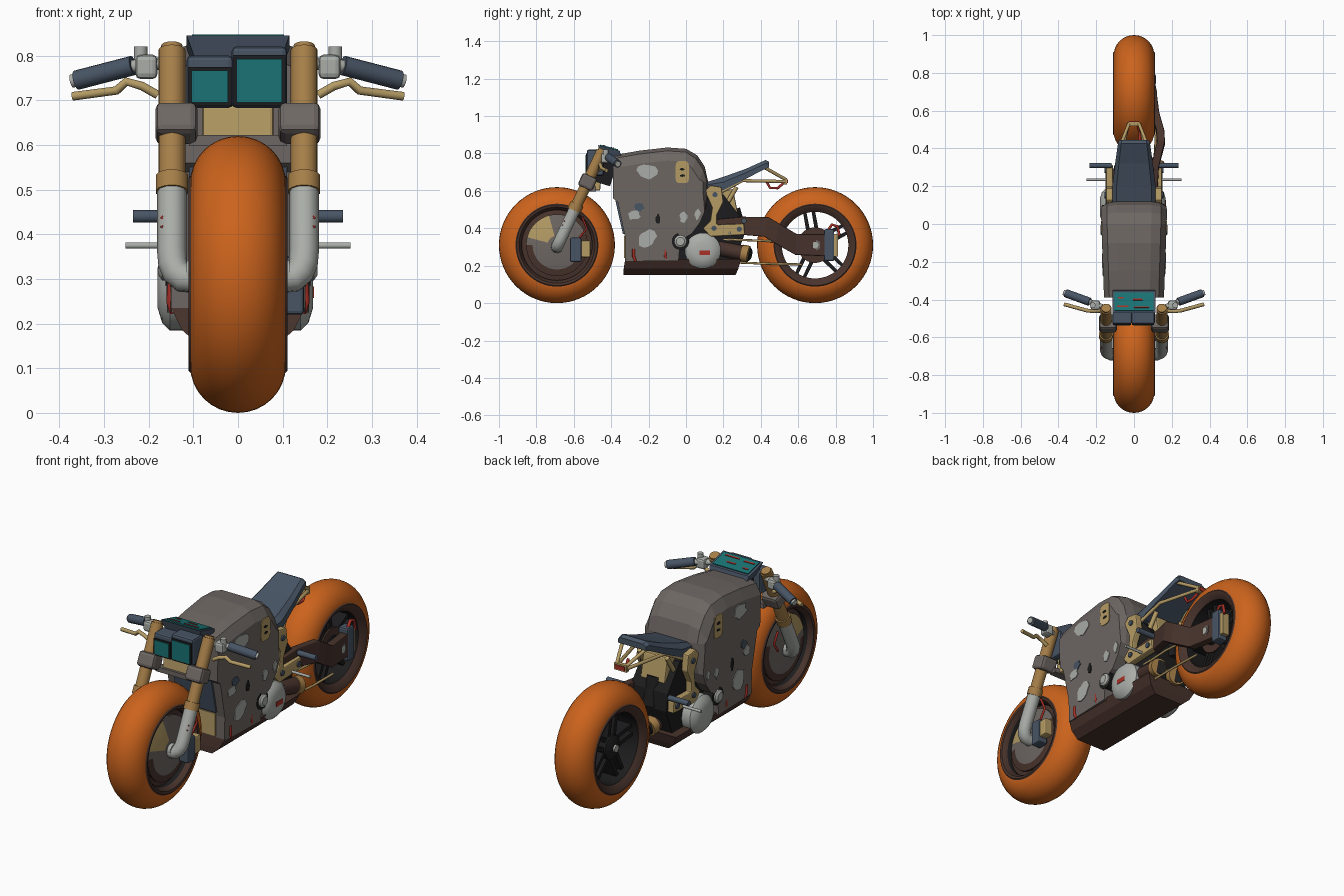
import bpy, bmesh, math, random
from mathutils import Vector, Matrix
from mathutils.bvhtree import BVHTree

if "Cube" in bpy.data.objects:
    bpy.data.objects.remove(bpy.data.objects["Cube"])

random.seed(4)

def mat(name, rgb):
    m = bpy.data.materials.new(name)
    m.diffuse_color = (*rgb, 1)
    m.use_nodes = True
    m.node_tree.nodes["Principled BSDF"].inputs["Base Color"].default_value = m.diffuse_color
    return m

ORANGE = mat("orange", (0.60, 0.125, 0.012))
TAUPE = mat("taupe", (0.155, 0.135, 0.125))
GREY = mat("light grey", (0.40, 0.42, 0.39))
TAN = mat("tan", (0.46, 0.33, 0.13))
GOLD = mat("gold brown", (0.38, 0.21, 0.065))
SLATE = mat("slate blue", (0.065, 0.09, 0.13))
BROWN = mat("dark brown", (0.065, 0.033, 0.025))
BLACK = mat("black", (0.012, 0.012, 0.013))
TEAL = mat("teal", (0.01, 0.17, 0.175))
RED = mat("red", (0.40, 0.03, 0.02))

def finish(name, bm, m, smooth=False, bevel=0.0):
    bmesh.ops.recalc_face_normals(bm, faces=bm.faces)
    me = bpy.data.meshes.new(name)
    bm.to_mesh(me)
    bm.free()
    ob = bpy.data.objects.new(name, me)
    bpy.context.collection.objects.link(ob)
    me.materials.append(m)
    if bevel:
        b = ob.modifiers.new("bevel", 'BEVEL')
        b.width, b.segments, b.limit_method = bevel, 2, 'ANGLE'
    if smooth:
        bpy.ops.object.select_all(action='DESELECT')
        ob.select_set(True)
        bpy.context.view_layer.objects.active = ob
        bpy.ops.object.shade_smooth_by_angle(angle=math.radians(35))
    return ob

def loft(name, rings, m, closed=False, **kw):
    """Bridge rings of equal length; cap the ends unless the rings close on themselves."""
    bm = bmesh.new()
    vs = [[bm.verts.new(p) for p in r] for r in rings]
    n = len(rings[0])
    for i in range(len(vs) - (0 if closed else 1)):
        a, b = vs[i], vs[(i + 1) % len(vs)]
        for j in range(n):
            k = (j + 1) % n
            bm.faces.new((a[j], a[k], b[k], b[j]))
    if not closed:
        bm.faces.new(vs[0])
        bm.faces.new(vs[-1])
    return finish(name, bm, m, **kw)

def slab(name, poly, x0, x1, m, bevel=0.0):
    return loft(name, [[(x, y, z) for y, z in poly] for x in (x0, x1)], m, bevel=bevel)

def lathe(name, prof, cy, cz, m, seg=48, closed=False):
    """Turn a profile of (x, radius) about a sideways axis."""
    ang = [2 * math.pi * i / seg for i in range(seg)]
    rings = [[(x, cy + r * math.cos(a), cz + r * math.sin(a)) for a in ang] for x, r in prof]
    return loft(name, rings, m, closed=closed, smooth=True)

def cyl(name, p0, p1, r, m, seg=20):
    p0, p1 = Vector(p0), Vector(p1)
    d = p1 - p0
    bm = bmesh.new()
    M = Matrix.Translation((p0 + p1) / 2) @ d.to_track_quat('Z', 'Y').to_matrix().to_4x4()
    bmesh.ops.create_cone(bm, cap_ends=True, segments=seg, radius1=r, radius2=r, depth=d.length, matrix=M)
    return finish(name, bm, m, smooth=True)

def box(name, c, s, m, tilt=0.0, bevel=0.0):
    bm = bmesh.new()
    M = Matrix.Translation(c) @ Matrix.Rotation(tilt, 4, 'X') @ Matrix.Diagonal((*s, 1))
    bmesh.ops.create_cube(bm, size=1, matrix=M)
    return finish(name, bm, m, bevel=bevel)

def tube(name, pts, r, m):
    cu = bpy.data.curves.new(name, 'CURVE')
    cu.dimensions, cu.bevel_depth, cu.bevel_resolution, cu.use_fill_caps = '3D', r, 3, True
    sp = cu.splines.new('POLY')
    sp.points.add(len(pts) - 1)
    for p, q in zip(sp.points, pts):
        p.co = (*q, 1)
    sp.use_smooth = True
    ob = bpy.data.objects.new(name, cu)
    bpy.context.collection.objects.link(ob)
    cu.materials.append(m)
    bpy.ops.object.select_all(action='DESELECT')
    ob.select_set(True)
    bpy.context.view_layer.objects.active = ob
    bpy.ops.object.convert(target='MESH')

# Wheels: tyres and rims
FY, RY, WZ = -0.69, 0.69, 0.31
tyre = [(0.107 * math.cos(math.pi * i / 16), 0.205 + 0.105 * math.sin(math.pi * i / 16)) for i in range(17)]
for tag, cy, ri in (("front", FY, 0.188), ("rear", RY, 0.178)):
    lathe(tag + "_tyre", tyre + [(-0.1, 0.2), (0.1, 0.2)], cy, WZ, ORANGE, 64, True)
    rim = lathe(tag + "_rim", [(-0.105, 0.222), (-0.111, 0.216), (-0.108, 0.203), (-0.085, ri), (0.085, ri),
                               (0.108, 0.203), (0.111, 0.216), (0.105, 0.222)], cy, WZ, BROWN, 64, True)
    rim.data.materials.append(BLACK)
    for f in rim.data.polygons:  # dark inner barrel
        f.material_index = int(abs(f.center.x) < 0.05)
lathe("front_wheel_disc", [(-0.06, 0.193), (-0.085, 0.05), (0.085, 0.05), (0.06, 0.193)], FY, WZ, BROWN)
for s in (1, -1):
    # Brake disc with one tan sector and a brown lower edge
    d = lathe("front_brake_disc", [(s * x, r) for x, r in ((0.07, 0.165), (0.08, 0.165), (0.086, 0.13), (0.097, 0.05))],
              FY, WZ, TAUPE)
    d.data.materials.append(TAN)
    d.data.materials.append(BROWN)
    for f in d.data.polygons:
        v = f.center - Vector((0, FY, WZ))
        a, r = math.degrees(math.atan2(v.z, v.y)), math.hypot(v.y, v.z)
        if len(f.vertices) == 4 and 105 < a < 165:
            f.material_index = 1
        elif len(f.vertices) == 4 and r > 0.13 and a < 20:
            f.material_index = 2
    cyl("front_hub", (s * 0.05, FY, WZ), (s * 0.115, FY, WZ), 0.032, GREY)
for i in range(5):  # paired spokes
    a = 2 * math.pi * i / 5 + 1.75
    u, v = Vector((math.cos(a), math.sin(a))), Vector((-math.sin(a), math.cos(a)))
    c = Vector((RY, WZ))
    for k in (-1, 1):
        slab("rear_spoke", [c + u * 0.03 + v * k * 0.012, c + u * 0.185 + v * k * 0.014,
                            c + u * 0.185 + v * k * 0.032, c + u * 0.03 + v * k * 0.034], -0.05, 0.05, BLACK)
lathe("rear_hub", [(-0.075, 0.03), (-0.06, 0.06), (0.055, 0.06), (0.065, 0.05)], RY, WZ, BLACK)
cyl("rear_axle", (-0.085, RY, WZ), (0.122, RY, WZ), 0.018, GREY)
cyl("rear_brake_disc", (0.052, RY, WZ), (0.060, RY, WZ), 0.095, BROWN, 40)

# Fork legs, clamps, handlebars, mirrored
def fork(x, z):
    return (x, -0.69 + (z - 0.30) * 0.47, z)
for s in (1, -1):
    x = s * 0.148
    cyl("fork_upper", fork(x, 0.50), fork(x, 0.812), 0.030, GOLD)
    cyl("fork_cap", fork(x, 0.81), fork(x, 0.822), 0.024, GOLD)
    cyl("fork_collar", fork(x, 0.495), fork(x, 0.53), 0.037, GOLD, 14)
    tube("fork_lower", [fork(x, 0.50), fork(x, 0.36), fork(s * 0.146, 0.335), fork(s * 0.138, 0.315),
                        fork(s * 0.124, 0.302), (s * 0.09, FY, 0.30)], 0.033, GREY)
    box("fork_clamp", fork(s * 0.138, 0.648), (0.094, 0.085, 0.075), TAUPE, -0.44, 0.015)
    tube("fork_mark", [(x + s * dx, fork(0, z)[1] - 0.024, z) for z, dx in
                       ((0.447, 0.012), (0.437, 0.024), (0.427, 0.010), (0.415, 0.024))], 0.003, RED)
    cyl("bar_stub", (s * 0.14, -0.45, 0.785), (s * 0.25, -0.405, 0.775), 0.014, GREY)
    cyl("grip", (s * 0.235, -0.412, 0.778), (s * 0.362, -0.366, 0.745), 0.022, SLATE, 16)
    cyl("grip_end", (s * 0.36, -0.367, 0.746), (s * 0.372, -0.363, 0.743), 0.015, GREY)
    box("switch_block", (s * 0.205, -0.43, 0.775), (0.05, 0.05, 0.055), GREY, 0, 0.012)
    cyl("fluid_pot", (s * 0.218, -0.43, 0.79), (s * 0.218, -0.43, 0.82), 0.015, GREY)
    tube("hand_lever", [(s * 0.18, -0.46, 0.712), (s * 0.215, -0.462, 0.732), (s * 0.25, -0.458, 0.742),
                        (s * 0.272, -0.452, 0.722), (s * 0.37, -0.425, 0.709)], 0.010, TAN)
    cyl("foot_peg", (s * 0.12, 0.31, 0.44), (s * 0.235, 0.31, 0.44), 0.014, SLATE)
    cyl("foot_lever", (s * 0.12, 0.235, 0.375), (s * 0.252, 0.235, 0.375), 0.007, GREY)

# Steering head, headlight and dashboard
box("steering_head", (0, -0.43, 0.70), (0.16, 0.09, 0.13), BLACK, -0.3)
box("front_tank", (0, -0.48, 0.645), (0.16, 0.05, 0.085), TAN, -0.1, 0.008)
box("clamp_bridge", (0, -0.50, 0.61), (0.22, 0.04, 0.025), TAUPE)
for tag, x, w, h, gh in (("left", -0.063, 0.104, 0.117, 0.072), ("right", 0.048, 0.124, 0.137, 0.098)):
    box(tag + "_headlight_case", (x, -0.485, 0.683 + h / 2), (w, 0.09, h), SLATE, 0, 0.01)
    box(tag + "_lamp_border", (x, -0.531, 0.695 + gh / 2), (w - 0.008, 0.006, gh + 0.016), BLACK)
    box(tag + "_lamp_glass", (x, -0.534, 0.695 + gh / 2), (w - 0.022, 0.008, gh), TEAL)
loft("dashboard", [[(-w, y, z), (w, y, z), (w, y + 0.115, z - 0.03), (-w, y + 0.115, z - 0.03)]
                   for w, y, z in ((0.095, -0.455, 0.79), (0.115, -0.47, 0.845))], SLATE)
box("dash_screen", (0, -0.412, 0.832), (0.205, 0.098, 0.006), TEAL, -0.255)
for x, y, w in ((-0.06, -0.435, 0.06), (0.04, -0.44, 0.08), (0.02, -0.40, 0.05), (-0.07, -0.39, 0.03)):
    box("dash_mark", (x, y, 0.836 - 0.26 * (y + 0.412)), (w, 0.008, 0.004), RED, -0.255)

# Body shell: side outline with stepped-in shoulders
outline = [(-0.39, 0.79), (-0.25, 0.815), (-0.10, 0.832), (0.0, 0.825), (0.06, 0.79), (0.10, 0.73),
           (0.118, 0.65), (0.12, 0.58), (0.10, 0.49), (0.075, 0.43), (0.03, 0.37), (-0.03, 0.34),
           (-0.04, 0.225), (-0.325, 0.225), (-0.325, 0.35), (-0.365, 0.54), (-0.39, 0.56)]
def shell_ring(x, drop):
    ring = []
    for y, z in outline:
        f = 1 + 0.2 * y + 0.12 * (z - 0.7)
        if z > 0.7:
            z -= drop
        if y > 0.05 and z > 0.5:
            y -= drop * 0.4
        ring.append((x * f, y, z))
    return ring
steps = ((0.09, 0), (0.14, 0.018), (0.17, 0.07))
rings = [shell_ring(-x, d) for x, d in reversed(steps)] + [shell_ring(x, d) for x, d in steps]
shell = loft("body_shell", rings, TAUPE)
tree = BVHTree.FromPolygons([v.co for v in shell.data.vertices], [p.vertices[:] for p in shell.data.polygons])

# Worn paint patches laid on the shell sides
def patch(name, y, z, sy, sz, m, s, n=12, rough=0.4, power=1.0, lift=0.004):
    bm, vs = bmesh.new(), []
    for i in range(n):
        a = 2 * math.pi * (i + 0.5) / n
        k = 1 - rough * random.random()
        c, d = (math.copysign(abs(t) ** power, t) for t in (math.cos(a), math.sin(a)))
        hit = tree.ray_cast(Vector((s, y + sy * k * c, z + sz * k * d)), Vector((-s, 0, 0)))[0]
        if hit:
            vs.append(bm.verts.new(hit + Vector((s * lift, 0, 0))))
    bm.faces.new(vs)
    geo = bmesh.ops.extrude_face_region(bm, geom=bm.faces[:])["geom"]
    bmesh.ops.translate(bm, verts=[g for g in geo if isinstance(g, bmesh.types.BMVert)], vec=(-s * 0.005, 0, 0))
    finish(name, bm, m)
for s in (1, -1):
    for y, z, sy, sz, m in ((-0.21, 0.70, 0.068, 0.045, GREY), (-0.21, 0.345, 0.062, 0.058, GREY),
                            (-0.275, 0.47, 0.038, 0.034, GREY), (-0.25, 0.515, 0.033, 0.03, SLATE),
                            (-0.015, 0.46, 0.025, 0.035, GREY), (-0.15, 0.45, 0.014, 0.035, BLACK),
                            (0.06, 0.475, 0.022, 0.032, GREY)):
        patch("paint_patch", y, z, sy, sz, m, s)
    patch("tan_patch", -0.02, 0.70, 0.037, 0.06, TAN, s, 12, 0.0, 0.45)
    for dz in (-0.018, 0.016):
        patch("patch_mark", -0.02, 0.70 + dz, 0.016, 0.008, BLACK, s, 6, 0.3, 1.0, 0.006)
    for y in (-0.28, -0.11):
        tube("pan_strap", [(s * 0.150, y, 0.29), (s * 0.153, y, 0.25), (s * 0.146, y + 0.01, 0.225)], 0.008, RED)

# Belly pan, engine core and engine covers
loft("belly_pan", [[(-w, a, z), (w, a, z), (w, b, z), (-w, b, z)] for w, a, b, z in
                   ((0.085, -0.335, 0.265, 0.15), (0.125, -0.333, 0.28, 0.185), (0.15, -0.325, 0.295, 0.235))], BROWN)
slab("engine_core", [(-0.1, 0.22), (0.26, 0.22), (0.31, 0.36), (0.3, 0.45), (0.2, 0.58), (0.05, 0.6), (-0.1, 0.5)],
     -0.105, 0.105, BLACK)
box("radiator", (0, -0.342, 0.47), (0.22, 0.035, 0.20), SLATE, 0.22)
box("front_engine_plate", (0, -0.322, 0.30), (0.2, 0.02, 0.12), TAN)
for s, w in ((1, -0.012), (-1, 0)):
    lathe("engine_cover", [(s * (x + w), r) for x, r in ((0.09, 0.096), (0.152, 0.096), (0.17, 0.078), (0.18, 0.045))],
          0.09, 0.28, GREY, 32)
    cyl("engine_boss", (s * 0.09, -0.03, 0.33), (s * 0.162, -0.03, 0.33), 0.046, BLACK)
    lathe("engine_cap", [(s * x, r) for x, r in ((0.09, 0.033), (0.17, 0.033), (0.178, 0.022))], -0.03, 0.33, GREY, 24)
box("cover_mark", (0.167, 0.1, 0.27), (0.006, 0.055, 0.025), RED)
for x, y in ((0.085, 0.33), (-0.04, 0.32)):
    cyl("exhaust", (x, 0.14, 0.30), (x + 0.03, y, 0.262), 0.040, BROWN)
    cyl("exhaust_ring", (x + 0.025, y - 0.03, 0.268), (x + 0.031, y + 0.005, 0.261), 0.045, GOLD)
    cyl("exhaust_mouth", (x + 0.028, y, 0.262), (x + 0.032, y + 0.008, 0.2605), 0.036, BLACK)

# Rear frame plates, shock and seat
plate = [(0.10, 0.60), (0.13, 0.63), (0.19, 0.62), (0.20, 0.54), (0.165, 0.47), (0.165, 0.42), (0.31, 0.425),
         (0.315, 0.365), (0.13, 0.355), (0.09, 0.40), (0.13, 0.44), (0.14, 0.51)]
for s in (1, -1):
    slab("frame_plate", plate, s * 0.112, s * 0.148, TAN, 0.006)
    for y, z in ((0.155, 0.58), (0.15, 0.40), (0.285, 0.395)):
        cyl("frame_bolt", (s * 0.14, y, z), (s * 0.155, y, z), 0.014, SLATE, 12)
    tube("seat_strut", [(s * 0.11, 0.18, 0.59), (s * 0.085, 0.30, 0.655), (s * 0.03, 0.53, 0.65)], 0.009, TAN)
    tube("tail_strut", [(s * 0.07, 0.42, 0.725), (s * 0.025, 0.535, 0.66)], 0.009, TAN)
    tube("lower_strut", [(s * 0.09, 0.2, 0.5), (s * 0.08, 0.27, 0.62)], 0.012, TAN)
box("shock_box", (0, 0.23, 0.54), (0.14, 0.07, 0.13), TAN, 0.2, 0.008)
cyl("shock", (0, 0.25, 0.50), (0, 0.29, 0.36), 0.04, BLACK)
loft("seat", [[(-w, y, b), (w, y, b), (w, y, b + (t - b) * 0.6), (w * 0.8, y, t), (-w * 0.8, y, t),
               (-w, y, b + (t - b) * 0.6)] for w, y, b, t in
              ((0.115, 0.105, 0.61, 0.645), (0.115, 0.2, 0.605, 0.675), (0.10, 0.32, 0.665, 0.718),
               (0.085, 0.425, 0.718, 0.765), (0.08, 0.445, 0.725, 0.755))], SLATE)
box("tail_bracket", (0, 0.53, 0.652), (0.07, 0.02, 0.035), TAN)
box("tail_lamp", (0, 0.541, 0.652), (0.055, 0.008, 0.02), RED)
tube("tail_cable", [(0.03, 0.43, 0.65), (0.03, 0.45, 0.615), (0.03, 0.49, 0.615), (0.02, 0.52, 0.64)], 0.007, RED)

# Single-sided swingarm: passes outside the tyre, then turns in to the hub
top = [(0.13, 0.445), (0.305, 0.462), (0.44, 0.46), (0.50, 0.425), (0.59, 0.37), (0.755, 0.368)]
low = [(0.13, 0.38), (0.30, 0.365), (0.42, 0.355), (0.475, 0.32), (0.585, 0.258), (0.755, 0.25)]
xin = (0.08, 0.09, 0.122, 0.118, 0.092, 0.070)
loft("swingarm", [[(x, *t), (x + 0.042, *t), (x + 0.042, *b), (x, *b)] for t, b, x in zip(top, low, xin)], BROWN,
     bevel=0.005)
cyl("arm_bolt", (0.10, RY, WZ), (0.12, RY, WZ), 0.032, TAUPE, 6)

# Brake calipers, hoses and chain runs
box("rear_caliper", (0.088, 0.765, 0.31), (0.055, 0.055, 0.17), SLATE, 0, 0.008)
box("rear_caliper_bracket", (0.085, 0.80, 0.31), (0.04, 0.025, 0.12), TAN)
tube("rear_hose", [(0.10, 0.76, 0.39), (0.10, 0.78, 0.42), (0.10, 0.81, 0.41), (0.10, 0.82, 0.36)], 0.008, RED)
box("front_caliper", (0.120, -0.59, 0.285), (0.055, 0.06, 0.13), SLATE, 0, 0.008)
box("front_caliper_bracket", (0.123, -0.535, 0.29), (0.045, 0.05, 0.09), TAN, 0, 0.008)
for s in (1, -1):
    tube("front_hose", [(s * 0.13, -0.57, 0.35), (s * 0.135, -0.53, 0.40), (s * 0.14, -0.555, 0.46)], 0.006, RED)
tube("chain_upper", [(0.10, 0.2, 0.34), (0.115, 0.38, 0.335), (0.115, 0.47, 0.33)], 0.006, TAN)
tube("chain_lower", [(0.10, 0.2, 0.22), (0.115, 0.45, 0.21), (0.112, 0.62, 0.207)], 0.006, TAN)
